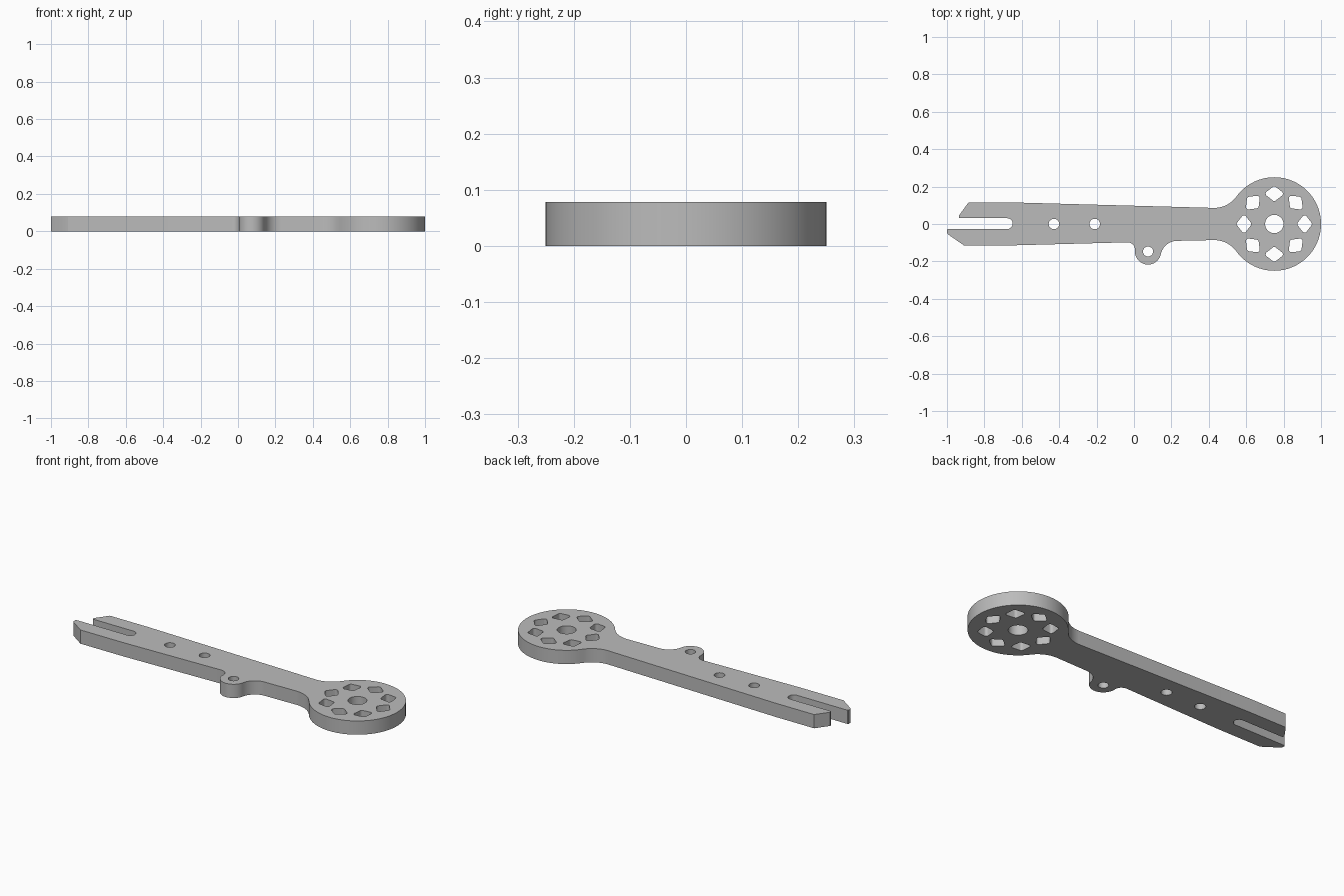
import bpy
import bmesh
from math import sin, cos, pi, atan2, sqrt, radians
from mathutils import Vector

cube = bpy.data.objects.get("Cube")
if cube:
    bpy.data.objects.remove(cube, do_unlink=True)

THICK = 0.078
DISC, DISC_R = Vector((0.75, 0)), 0.25
LUG, LUG_R = Vector((0.075, -0.147)), 0.07


def arc(c, r, a0, a1, n):
    return [Vector((c[0] + r * cos(a0 + (a1 - a0) * i / n),
                    c[1] + r * sin(a0 + (a1 - a0) * i / n))) for i in range(n + 1)]


def circle(c, r, n=32):
    return arc(c, r, 0, 2 * pi, n)[:-1]


def fillet(c, big, y, r, up, side):
    """Arc from the arm edge at height y to a round boss, plus the angle where it lands."""
    fy = y + up * r
    f = Vector((c.x + side * sqrt((big + r) ** 2 - (fy - c.y) ** 2), fy))
    d = c - f
    start = -up * pi / 2
    end = atan2(d.y, d.x)
    end += 2 * pi * round((start - end) / (2 * pi))
    return arc(f, r, start, end, 12), atan2(-d.y, -d.x)


def rounded_diamond(c, radial, tangent, r, turn):
    """Diamond with rounded corners, turned to face the disc centre."""
    pts = []
    for k in range(4):
        a = k * pi / 2
        size = (radial if k % 2 == 0 else tangent) - r
        corner = (size * cos(a), size * sin(a))
        pts += arc(corner, r, a - pi / 4, a + pi / 4, 5)
    return [Vector((c[0] + p.x * cos(turn) - p.y * sin(turn),
                    c[1] + p.x * sin(turn) + p.y * cos(turn))) for p in pts]


# Outline, counter-clockwise from the lower prong
lug_in, lug_a0 = fillet(LUG, LUG_R, -0.098, 0.04, -1, -1)
lug_out, lug_a1 = fillet(LUG, LUG_R, -0.09, 0.09, -1, 1)
disc_in, disc_a0 = fillet(DISC, DISC_R, -0.086, 0.146, -1, -1)
disc_out, disc_a1 = fillet(DISC, DISC_R, 0.086, 0.146, 1, -1)
if lug_a0 > 0:
    lug_a0 -= 2 * pi

outline = [Vector(p) for p in ((-0.995, -0.055), (-0.91, -0.114), (-0.64, -0.114))]
outline += lug_in
outline += arc(LUG, LUG_R, lug_a0, lug_a1, 32)[1:-1]
outline += lug_out[::-1]
outline += disc_in
outline += arc(DISC, DISC_R, disc_a0, disc_a1, 80)[1:-1]
outline += disc_out[::-1]
outline += [Vector(p) for p in ((-0.64, 0.115), (-0.885, 0.115), (-0.936, 0.045), (-0.934, 0.031))]
outline += arc((-0.678, 0.002), 0.029, pi / 2, -pi / 2, 16)
outline += [Vector(p) for p in ((-0.995, -0.027), (-1.0, -0.032), (-1.0, -0.047))]

# Round holes, then the ring of diamond cut-outs
loops = [outline, circle(DISC, 0.049, 40), circle(LUG, 0.027)]
loops += [circle((x, 0), 0.028) for x in (-0.428, -0.21)]
for k in range(8):
    a = k * pi / 4
    centre = DISC + Vector((cos(a), sin(a))) * 0.162
    loops.append(rounded_diamond(centre, 0.039, 0.046, 0.014, a))

# Fill the flat profile and extrude it into a plate
bm = bmesh.new()
for loop in loops:
    verts = [bm.verts.new((p.x, p.y, 0)) for p in loop]
    for i, v in enumerate(verts):
        bm.edges.new((v, verts[(i + 1) % len(verts)]))
bmesh.ops.triangle_fill(bm, use_beauty=True, use_dissolve=False, edges=bm.edges[:])
top = bmesh.ops.extrude_face_region(bm, geom=bm.faces[:], use_keep_orig=True)
bmesh.ops.translate(bm, vec=(0, 0, THICK),
                    verts=[g for g in top["geom"] if isinstance(g, bmesh.types.BMVert)])
bmesh.ops.recalc_face_normals(bm, faces=bm.faces[:])

mesh = bpy.data.meshes.new("arm_plate")
bm.to_mesh(mesh)
bm.free()
plate = bpy.data.objects.new("arm_plate", mesh)
bpy.context.collection.objects.link(plate)

# Single grey finish
grey = bpy.data.materials.new("plain_grey")
grey.use_nodes = True
grey.diffuse_color = (0.5, 0.5, 0.5, 1)
grey.node_tree.nodes["Principled BSDF"].inputs["Base Color"].default_value = (0.5, 0.5, 0.5, 1)
mesh.materials.append(grey)

bpy.ops.object.select_all(action="DESELECT")
plate.select_set(True)
bpy.context.view_layer.objects.active = plate
bpy.ops.object.shade_smooth_by_angle(angle=radians(30))
